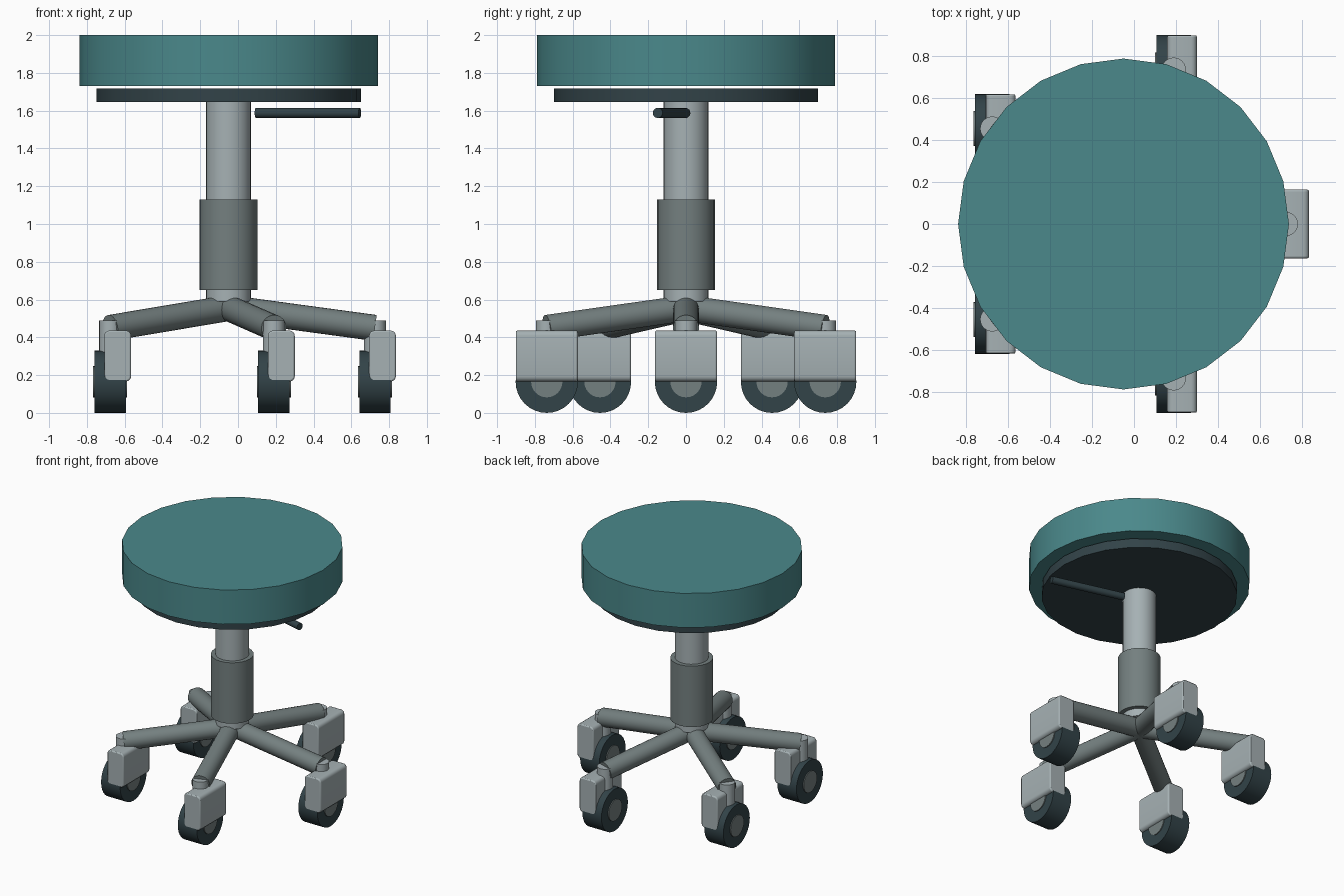
import bpy, bmesh, math
from mathutils import Vector

if "Cube" in bpy.data.objects:
    bpy.data.objects.remove(bpy.data.objects["Cube"])

AXIS_X = -0.05      # central column position
REACH = 0.775       # caster distance from the column


def material(name, rgb):
    m = bpy.data.materials.new(name)
    m.diffuse_color = (*rgb, 1)
    m.use_nodes = True
    m.node_tree.nodes["Principled BSDF"].inputs["Base Color"].default_value = m.diffuse_color
    return m


TEAL = material("teal_vinyl", (0.069, 0.248, 0.258))
STEEL = material("light_steel", (0.38, 0.44, 0.455))
GREY = material("mid_grey", (0.175, 0.215, 0.215))
BLACK = material("blue_black", (0.032, 0.056, 0.065))


def finish(name, bm, mat, bevel=0):
    mesh = bpy.data.meshes.new(name)
    bm.to_mesh(mesh)
    bm.free()
    mesh.materials.append(mat)
    ob = bpy.data.objects.new(name, mesh)
    bpy.context.collection.objects.link(ob)
    bpy.ops.object.select_all(action='DESELECT')
    bpy.context.view_layer.objects.active = ob
    ob.select_set(True)
    bpy.ops.object.shade_smooth_by_angle(angle=math.radians(35))
    if bevel:
        mod = ob.modifiers.new("soft_edges", 'BEVEL')
        mod.width, mod.segments = bevel, 2
        mod.limit_method, mod.angle_limit = 'ANGLE', math.radians(50)
    return ob


def rod(name, start, end, radius, mat, sides=24):
    """Capped cylinder between two points."""
    a, b = Vector(start), Vector(end)
    bm = bmesh.new()
    bmesh.ops.create_cone(bm, cap_ends=True, segments=sides, radius1=radius,
                          radius2=radius, depth=(b - a).length)
    turn = Vector((0, 0, 1)).rotation_difference(b - a).to_matrix()
    bmesh.ops.rotate(bm, verts=bm.verts, cent=(0, 0, 0), matrix=turn)
    bmesh.ops.translate(bm, verts=bm.verts, vec=(a + b) / 2)
    return finish(name, bm, mat)


def caster_block(name, centre, size):
    """Box with its long (y) edges rounded."""
    bm = bmesh.new()
    bmesh.ops.create_cube(bm, size=1)
    bmesh.ops.scale(bm, verts=bm.verts, vec=size)
    long_edges = [e for e in bm.edges
                  if abs(e.verts[0].co.y - e.verts[1].co.y) > 0.1]
    bmesh.ops.bevel(bm, geom=long_edges, offset=0.028, segments=4,
                    profile=0.5, affect='EDGES')
    bmesh.ops.translate(bm, verts=bm.verts, vec=centre)
    return finish(name, bm, STEEL, bevel=0.008)


def column(name, z0, z1, radius, mat):
    return rod(name, (AXIS_X, 0, z0), (AXIS_X, 0, z1), radius, mat)


# Seat and column
column("seat_cushion", 1.73, 2.0, 0.79, TEAL)
column("seat_plate", 1.645, 1.717, 0.70, BLACK)
column("piston", 0.59, 1.65, 0.12, STEEL)
column("column_sleeve", 0.65, 1.13, 0.153, GREY)

# Height lever
rod("height_lever", (0.095, -0.003, 1.588), (0.645, -0.15, 1.588), 0.027, BLACK, 16)

# Five legs, all casters facing the same way
for i in range(5):
    ang = math.radians(72 * i)
    c, s = math.cos(ang), math.sin(ang)
    x, y = AXIS_X + REACH * c, REACH * s
    rod(f"leg_{i}", (AXIS_X, 0, 0.555), (x, y, 0.45), 0.069, GREY)
    rod(f"caster_stem_{i}", (x, y, 0.2), (x, y, 0.49), 0.058, STEEL)
    caster_block(f"caster_block_{i}", (x + 0.04, y, 0.301), (0.142, 0.328, 0.27))
    rod(f"wheel_{i}", (x - 0.083, y, 0.165), (x + 0.083, y, 0.165), 0.165, BLACK, 32)
    rod(f"wheel_hub_{i}", (x - 0.09, y, 0.165), (x + 0.09, y, 0.165), 0.083, GREY)
